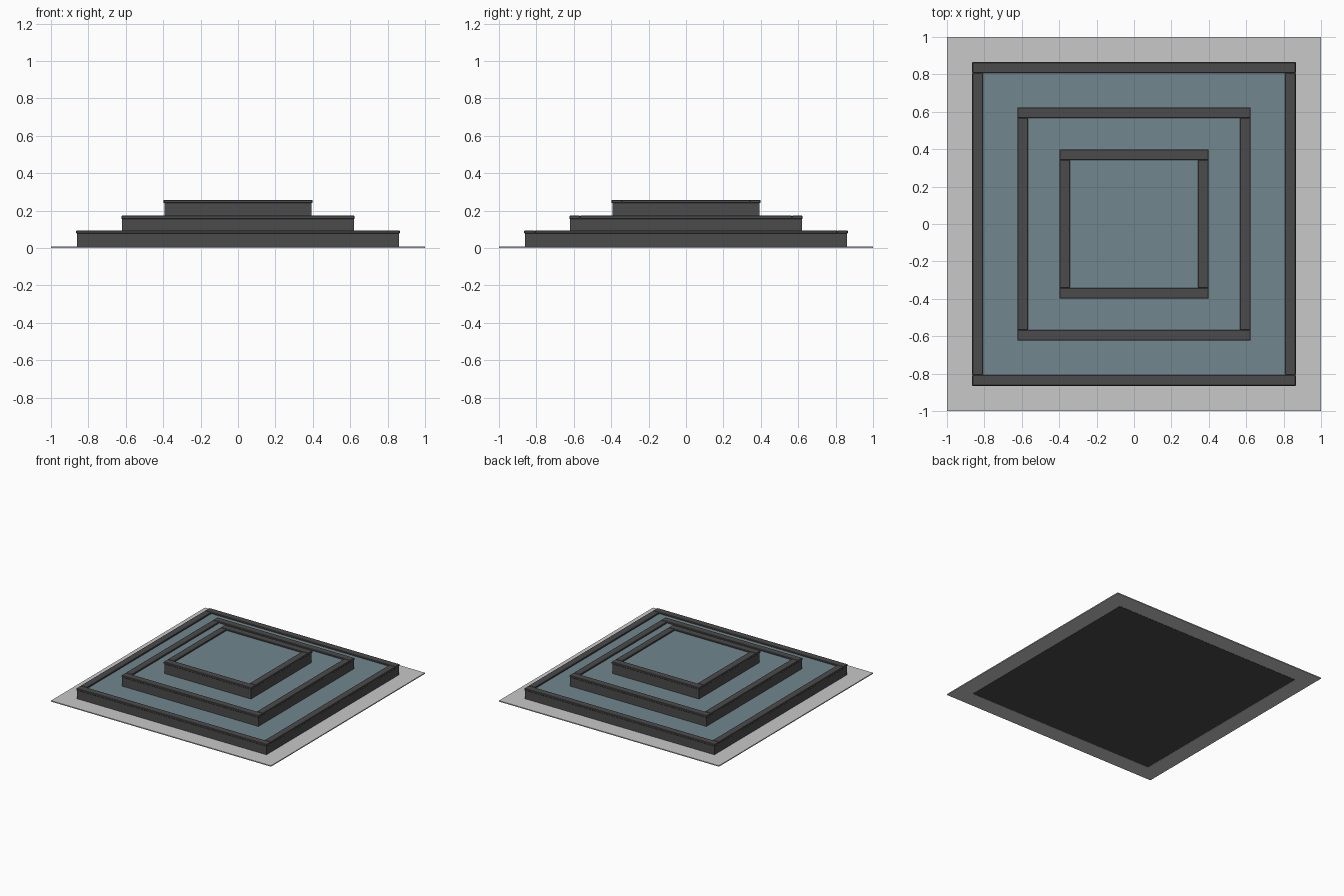
import bpy

if "Cube" in bpy.data.objects:
    bpy.data.objects.remove(bpy.data.objects["Cube"])

def material(name, rgb):
    m = bpy.data.materials.new(name)
    m.diffuse_color = (*rgb, 1)
    m.use_nodes = True
    m.node_tree.nodes["Principled BSDF"].inputs["Base Color"].default_value = m.diffuse_color
    return m

STONE = material("dark stone", (0.07, 0.07, 0.07))
PAVING = material("light paving", (0.58, 0.58, 0.58))
WATER = material("blue grey water", (0.165, 0.24, 0.275))

def box(name, x0, x1, y0, y1, z0, z1, mat, bevel=0):
    bpy.ops.mesh.primitive_cube_add(
        size=1, location=((x0 + x1) / 2, (y0 + y1) / 2, (z0 + z1) / 2))
    o = bpy.context.object
    o.name = name
    o.scale = (x1 - x0, y1 - y0, z1 - z0)
    bpy.ops.object.transform_apply(location=False, rotation=False, scale=True)
    o.data.materials.append(mat)
    if bevel:
        b = o.modifiers.new("edge", 'BEVEL')
        b.width = bevel
        b.segments = 1

def frame(name, outer, inner, z0, z1, mat, bevel=0):
    # front and back run full width, sides fit between them
    box(name + "_front", -outer, outer, -outer, -inner, z0, z1, mat, bevel)
    box(name + "_back", -outer, outer, inner, outer, z0, z1, mat, bevel)
    box(name + "_left", -outer, -inner, -inner, inner, z0, z1, mat, bevel)
    box(name + "_right", inner, outer, -inner, inner, z0, z1, mat, bevel)

# paving border around the base
frame("paving", 1.0, 0.862, 0, 0.008, PAVING)

# three stepped basins: solid wall block, coping rim, water sheet
tiers = [("lower", 0.865, 0.0, 0.077, 0.094),
         ("middle", 0.624, 0.077, 0.156, 0.173),
         ("upper", 0.399, 0.156, 0.241, 0.258)]
for name, half, z0, z1, top in tiers:
    w = half - 0.005
    box(name + "_wall", -w, w, -w, w, z0, z1, STONE)
    frame(name + "_coping", half, half - 0.057, z1, top, STONE, 0.003)
    i = half - 0.055
    box(name + "_water", -i, i, -i, i, z1, z1 + 0.006, WATER)
